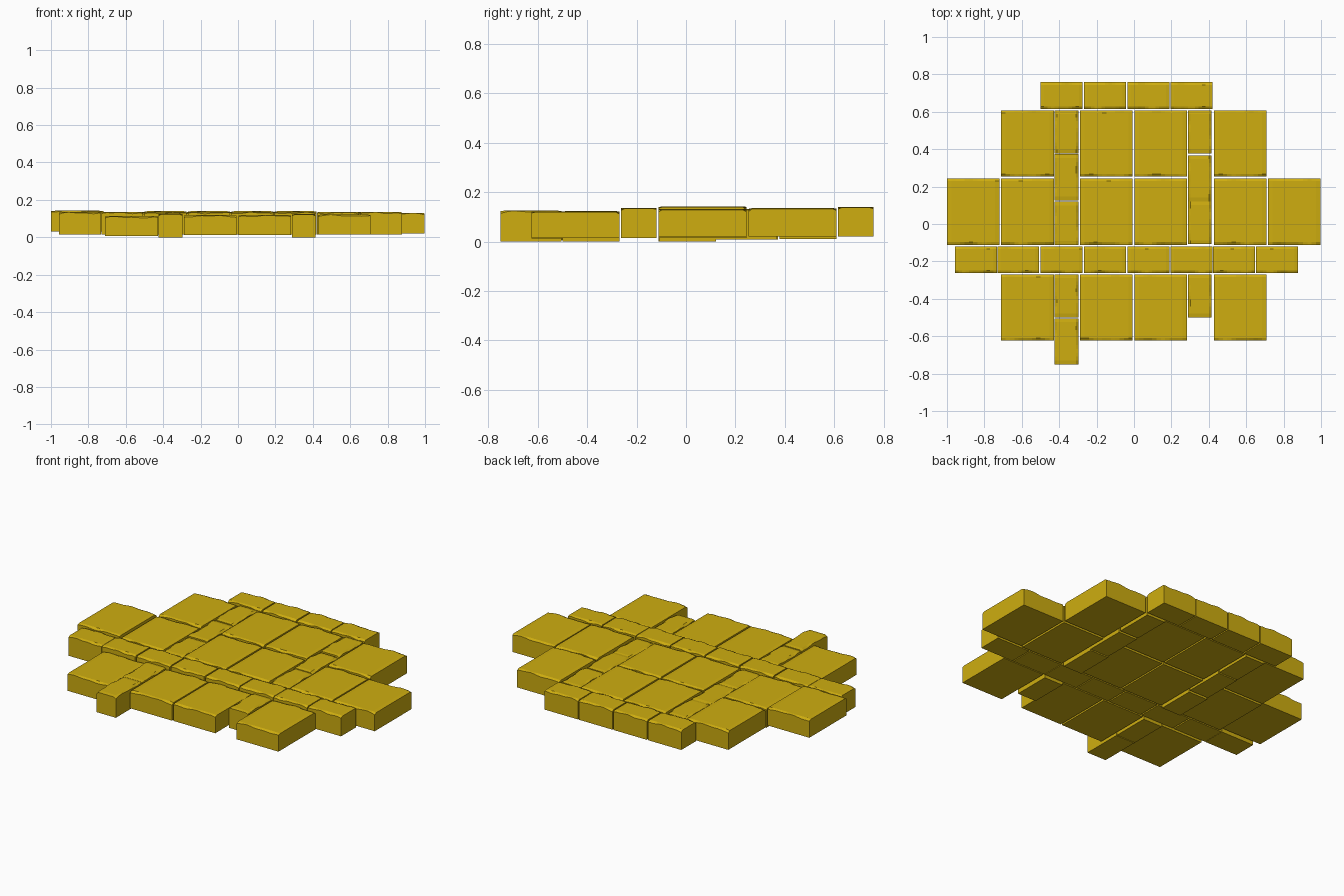
import bpy, bmesh, math, random

if "Cube" in bpy.data.objects:
    bpy.data.objects.remove(bpy.data.objects["Cube"])

random.seed(4)
mat = bpy.data.materials.new("ochre_stone")
mat.diffuse_color = (0.62, 0.42, 0.005, 1)
mat.use_nodes = True
mat.node_tree.nodes["Principled BSDF"].inputs["Base Color"].default_value = mat.diffuse_color


def stone(name, x0, x1, y0, y1, z0, z1, wavy_axis="y"):
    """Paving block: straight sides, flat top with worn, wavy long-side edges."""
    u0, u1, v0, v1 = (x0, x1, y0, y1) if wavy_axis == "y" else (y0, y1, x0, x1)
    w, d = u1 - u0, v1 - v0
    n, lip = 12, 0.014
    us = [u0 + w * i / n for i in range(n + 1)]
    vs = [v0, v0 + lip, v1 - lip, v1]
    phase = [random.uniform(0, 6.28) for _ in range(4)]
    bm = bmesh.new()

    def place(u, v, z):
        return bm.verts.new((u, v, z) if wavy_axis == "y" else (v, u, z))

    # top grid, its two outer rows lowered by an irregular wave
    top = []
    for i, u in enumerate(us):
        row = []
        for j, v in enumerate(vs):
            z = z1
            if j in (0, 3):
                t = i / n
                z -= 0.006 + 0.003 * math.sin(7 * t + phase[j]) + 0.002 * math.sin(15 * t + phase[3 - j])
            if i in (0, n):
                z -= 0.003
            row.append(place(u, v, z))
        top.append(row)
    for i in range(n):
        for j in range(3):
            bm.faces.new((top[i][j], top[i + 1][j], top[i + 1][j + 1], top[i][j + 1]))

    # four sides and the flat underside
    a, b, c, e = [place(u, v, z0) for u, v in ((u0, v0), (u1, v0), (u1, v1), (u0, v1))]
    bm.faces.new((e, c, b, a))
    bm.faces.new([a, b] + [top[i][0] for i in range(n, -1, -1)])
    bm.faces.new([b, c] + [top[n][j] for j in range(3, -1, -1)])
    bm.faces.new([c, e] + [top[i][3] for i in range(n + 1)])
    bm.faces.new([e, a] + [top[0][j] for j in range(4)])
    bmesh.ops.recalc_face_normals(bm, faces=bm.faces)
    me = bpy.data.meshes.new(name)
    bm.to_mesh(me)
    bm.free()
    me.materials.append(mat)
    ob = bpy.data.objects.new(name, me)
    bpy.context.collection.objects.link(ob)


# large slabs in three rows
BIG = 0.281
inner = [-0.71, -0.288, 0.003, 0.428]
rows = [
    ("back", 0.253, 0.608, [(x, 0.02, 0.135) for x in inner]),
    ("middle", -0.111, 0.244, [(-1.0, 0.032, 0.142)] + [(x, 0.015, 0.132) for x in inner] + [(0.716, 0.02, 0.131)]),
    ("front", -0.624, -0.269, [(x, z, z + 0.107) for x, z in zip(inner, (0.006, 0.012, 0.013, 0.015))]),
]
for name, y0, y1, slabs in rows:
    for x, z0, z1 in slabs:
        stone(f"large_slab_{name}", x, x + BIG, y0, y1, z0, z1)

# crosswise rows of small bricks
starts = [-0.957, -0.731, -0.499, -0.267, -0.035, 0.195, 0.423, 0.653]
for x in starts:
    stone("small_brick_front_row", x, x + 0.224, -0.263, -0.12, 0.015, 0.136)
for x in starts[2:6]:
    stone("small_brick_back_row", x, x + 0.224, 0.615, 0.758, 0.02, 0.14)

# lengthwise columns of narrow bricks
columns = [
    ("left", -0.425, -0.296, [0.378, 0.126, -0.111, -0.499, -0.75]),
    ("right", 0.289, 0.415, [0.378, 0.12, -0.108, -0.499]),
]
heights = [(0.016, 0.135), (0.013, 0.132), (0.006, 0.128), (0.005, 0.124), (0.005, 0.126)]
lengths = [0.23, 0.247, 0.23, 0.23, 0.246]
for side, x0, x1, ys in columns:
    for y, (z0, z1), length in zip(ys, heights, lengths):
        stone(f"narrow_brick_{side}", x0, x1, y, y + length, z0 - 0.005, z1, "x")
